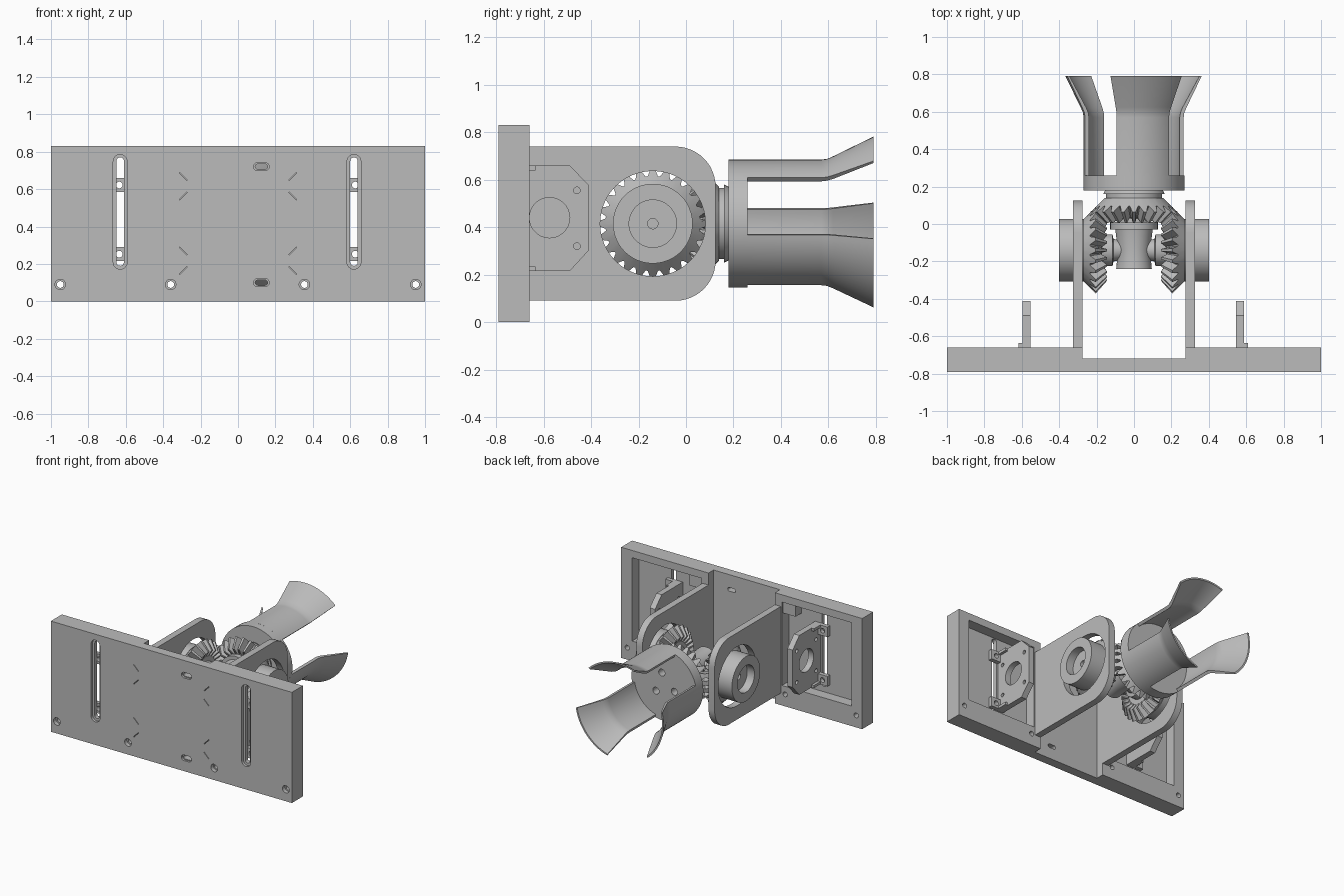
import bpy, bmesh
from math import sin, cos, pi, radians
from mathutils import Vector

if "Cube" in bpy.data.objects:
    bpy.data.objects.remove(bpy.data.objects["Cube"])

grey = bpy.data.materials.new("matte grey")
grey.use_nodes = True
COLOUR = (0.5, 0.5, 0.5, 1)
grey.diffuse_color = COLOUR
grey.node_tree.nodes["Principled BSDF"].inputs["Base Color"].default_value = COLOUR

HUB = Vector((0, -0.14, 0.415))      # point where the gear axes meet
X, Y, Z = Vector((1, 0, 0)), Vector((0, 1, 0)), Vector((0, 0, 1))


def finish(name, bm):
    bmesh.ops.remove_doubles(bm, verts=bm.verts, dist=1e-5)
    bmesh.ops.recalc_face_normals(bm, faces=bm.faces)
    mesh = bpy.data.meshes.new(name)
    bm.to_mesh(mesh)
    bm.free()
    mesh.materials.append(grey)
    ob = bpy.data.objects.new(name, mesh)
    bpy.context.collection.objects.link(ob)
    return ob


def select(ob):
    bpy.ops.object.select_all(action='DESELECT')
    ob.select_set(True)
    bpy.context.view_layer.objects.active = ob


def smooth(ob, angle=30):
    select(ob)
    bpy.ops.object.shade_smooth_by_angle(angle=radians(angle))
    return ob


def prism(name, pts, a, b, along='y'):
    """Extrude an outline: (x, z) points along y, or (y, z) points along x."""
    bm = bmesh.new()
    place = (lambda p, d: (p[0], d, p[1])) if along == 'y' else (lambda p, d: (d, p[0], p[1]))
    face = bm.faces.new([bm.verts.new(place(p, a)) for p in pts])
    out = bmesh.ops.extrude_face_region(bm, geom=[face])
    move = (Y if along == 'y' else X) * (b - a)
    bmesh.ops.translate(bm, vec=move, verts=[g for g in out["geom"] if isinstance(g, bmesh.types.BMVert)])
    return finish(name, bm)


def rect(x0, x1, z0, z1):
    return [(x0, z0), (x1, z0), (x1, z1), (x0, z1)]


def arc(cx, cz, r, start, end, n=12):
    return [(cx + r * cos(radians(start + (end - start) * i / n)),
             cz + r * sin(radians(start + (end - start) * i / n))) for i in range(n + 1)]


def disc(cx, cz, r, n=28):
    return arc(cx, cz, r, 0, 360, n)[:-1]


def slot(cx, z0, z1, r):
    return arc(cx, z1 - r, r, 0, 180) + arc(cx, z0 + r, r, 180, 360)


def flat_slot(cx, cz, half, r):
    return arc(cx + half - r, cz, r, -90, 90) + arc(cx - half + r, cz, r, 90, 270)


def cut(ob, cutters):
    for c in cutters:
        c.hide_render = True
        select(ob)
        mod = ob.modifiers.new("cut", 'BOOLEAN')
        mod.operation, mod.solver, mod.object = 'DIFFERENCE', 'EXACT', c
        bpy.ops.object.modifier_apply(modifier=mod.name)
        bpy.data.objects.remove(c)


def sweep(name, profiles, angles, axis, origin=HUB, full=True):
    """Turn (distance, radius) profiles about an axis; one profile per angle."""
    u, v = (X, Z) if axis == Y else (Y, Z)
    bm = bmesh.new()
    rings = [[bm.verts.new(origin + axis * d + (u * cos(t) + v * sin(t)) * r) for d, r in prof]
             for prof, t in zip(profiles, angles)]
    n, k = len(rings), len(rings[0])
    for i in range(n if full else n - 1):
        p, q = rings[i], rings[(i + 1) % n]
        for j in range(k):
            bm.faces.new((p[j], p[(j + 1) % k], q[(j + 1) % k], q[j]))
    if not full:
        bm.faces.new(rings[0])
        bm.faces.new(rings[-1][::-1])
    bmesh.ops.dissolve_degenerate(bm, dist=1e-6, edges=bm.edges)
    return finish(name, bm)


def lathe(name, profile, axis, n=48):
    return smooth(sweep(name, [profile] * n, [2 * pi * i / n for i in range(n)], axis))


def bevel_gear(name, axis, teeth=24):
    tip = [(0.28, 0), (0.28, 0.155), (0.205, 0.232), (0.145, 0.165), (0.17, 0.12), (0.17, 0)]
    root = [(0.28, 0), (0.28, 0.155), (0.235, 0.2), (0.178, 0.14), (0.17, 0.12), (0.17, 0)]
    profiles, angles = [], []
    for i in range(teeth):
        for prof, step in ((root, -0.42), (tip, -0.14), (tip, 0.14), (root, 0.42)):
            profiles.append(prof)
            angles.append(2 * pi * (i + step) / teeth)
    return smooth(sweep(name, profiles, angles, axis), 15)


# Back plate with centre channel, pockets, slots and screw holes
FRONT, FLOOR, BACK = -0.79, -0.74, -0.66
plate = prism("mounting_plate", rect(-1, 1, 0, 0.83), FRONT, BACK)
cuts = [prism("cutter", rect(-0.275, 0.275, -0.1, 0.93), -0.72, -0.5)]
for side, slot_x in ((-1, -0.63), (1, 0.62)):
    cuts.append(prism("cutter", rect(*sorted((side * 0.335, side * 0.91)), 0.15, 0.775), FLOOR, -0.5))
    cuts.append(prism("cutter", slot(slot_x, 0.172, 0.785, 0.037), -0.9, FRONT + 0.02))
    cuts.append(prism("cutter", slot(slot_x, 0.19, 0.77, 0.02), -0.9, -0.6))
for x in (-0.95, -0.36, 0.355, 0.95):
    cuts.append(prism("cutter", disc(x, 0.09, 0.028), -0.9, FRONT + 0.03))
    cuts.append(prism("cutter", disc(x, 0.09, 0.018), -0.9, -0.5))
for z in (0.1, 0.72):
    cuts.append(prism("cutter", flat_slot(0.125, z, 0.042, 0.021), -0.9, FRONT + 0.015))
    cuts.append(prism("cutter", flat_slot(0.125, z, 0.033, 0.014), -0.9, -0.5))
# Thin diagonal slits on the front
for side in (-1, 1):
    for z, slope in ((0.668, 1), (0.562, -1), (0.27, 1), (0.165, -1)):
        cx, dx, dz, w = side * 0.293, 0.021, 0.021 * slope * side, 0.003
        cuts.append(prism("cutter", [(cx - dx, z - dz - w), (cx + dx, z + dz - w),
                                     (cx + dx, z + dz + w), (cx - dx, z - dz + w)], -0.9, FRONT + 0.02))
cut(plate, cuts)
smooth(plate)

for side, label in ((1, "left"), (-1, "right")):
    # Pocket corner block
    prism(label + "_pocket_block", rect(*sorted((side * 0.33, side * 0.44)), 0.69, 0.78), FLOOR - 0.005, -0.67)

    # Side arm with large round opening
    outline = [(-0.73, 0.09)] + arc(-0.045, 0.26, 0.17, -90, 0) + arc(-0.045, 0.57, 0.17, 0, 90) + [(-0.73, 0.74)]
    arm = prism(label + "_arm", [(y, z) for y, z in outline], side * 0.275, side * 0.325, 'x')
    cut(arm, [prism("cutter", disc(HUB.y, HUB.z, 0.222, 48), side * 0.2, side * 0.4, 'x')])
    smooth(arm)

    # Side gear, its collar and the inner shaft spool
    axis = X * side
    bevel_gear(label + "_side_gear", axis)
    lathe(label + "_collar", [(0.27, 0), (0.27, 0.168), (0.4, 0.168), (0.4, 0.1), (0.34, 0.1),
                              (0.34, 0.022), (0.3, 0.022), (0.3, 0)], axis)
    lathe(label + "_spool", [(0.05, 0), (0.05, 0.05), (0.11, 0.06), (0.115, 0.085), (0.185, 0.085), (0.185, 0)], axis)

    # Motor bracket with chamfered corners
    x0 = 0.545 if side > 0 else -0.553
    x1 = x0 + side * 0.044
    bracket = prism(label + "_bracket", [(FLOOR, 0.215), (-0.49, 0.215), (-0.412, 0.3), (-0.412, 0.58),
                                         (-0.49, 0.66), (FLOOR, 0.66)], x0, x1, 'x')
    holes = [(-0.575, 0.44, 0.085)] + [(y, z, 0.014) for y in (-0.46, -0.69) for z in (0.32, 0.555)]
    cut(bracket, [prism("cutter", disc(y, z, r), x0 - 0.1, x0 + 0.1, 'x') for y, z, r in holes])
    smooth(bracket)

    # Bracket feet with screw holes and stiffening webs
    for z0, end, web in ((0.585, "upper", 0.64), (0.215, "lower", 0.215)):
        foot = prism(label + "_" + end + "_foot", rect(*sorted((x1 - side * 0.01, x1 + side * 0.08)), z0, z0 + 0.075),
                     FLOOR - 0.002, -0.71)
        cut(foot, [prism("cutter", disc(x1 + side * 0.038, z0 + 0.037, 0.018), -0.9, -0.5)])
        prism(label + "_" + end + "_web", rect(*sorted((x1 - side * 0.005, x1 + side * 0.02)), web, web + 0.02),
              -0.72, -0.635)

# Central hub and gripper gear
lathe("central_hub", [(-0.1, 0), (-0.1, 0.095), (0, 0.086), (0.11, 0.1), (0.11, 0.127), (0.15, 0.127), (0.15, 0.09),
                      (0.2, 0.09), (0.2, 0)], Y)
bevel_gear("gripper_gear", Y)
lathe("gripper_neck", [(0.26, 0), (0.26, 0.15), (0.3, 0.15), (0.3, 0.165), (0.33, 0.15), (0.33, 0)], Y)

# Gripper base with three screw holes
base = lathe("gripper_base", [(0.32, 0), (0.32, 0.27), (0.4, 0.27), (0.4, 0)], Y, 64)
cut(base, [prism("cutter", disc(0.09 * cos(radians(a)), HUB.z + 0.09 * sin(radians(a)), 0.026), 0.2, 0.4)
           for a in (78, 198, 318)])
smooth(base)

# Three curved fingers that flare at the end
finger = [(0.38, 0.27), (0.71, 0.27), (0.735, 0.273), (0.765, 0.286), (0.93, 0.367),
          (0.93, 0.355), (0.76, 0.262), (0.735, 0.252), (0.71, 0.248), (0.38, 0.248)]
for i, mid in enumerate((78, 198, 318)):
    angles = [radians(mid - 32 + 64 * s / 16) for s in range(17)]
    smooth(sweep("finger_%d" % (i + 1), [finger] * 17, angles, Y, full=False))
